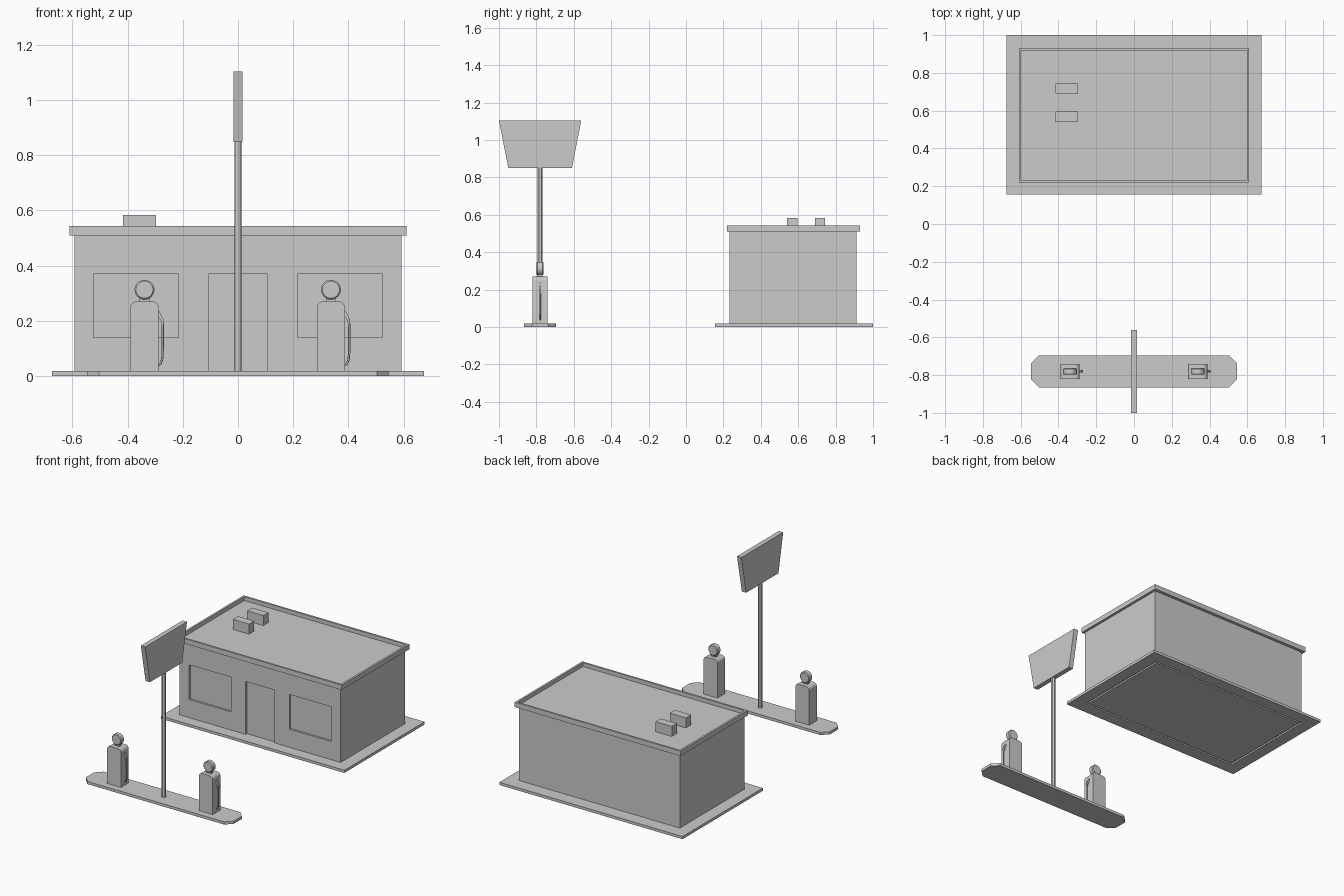
import bpy, bmesh, math
from mathutils import Vector, Matrix

if "Cube" in bpy.data.objects:
    bpy.data.objects.remove(bpy.data.objects["Cube"])

ISLAND_Y = -0.78
BASE_Z = 0.018


def finish(name, bm, smooth=False):
    bmesh.ops.recalc_face_normals(bm, faces=bm.faces)
    mesh = bpy.data.meshes.new(name)
    bm.to_mesh(mesh)
    bm.free()
    ob = bpy.data.objects.new(name, mesh)
    bpy.context.collection.objects.link(ob)
    if smooth:
        bpy.ops.object.select_all(action='DESELECT')
        bpy.context.view_layer.objects.active = ob
        ob.select_set(True)
        bpy.ops.object.shade_smooth_by_angle(angle=math.radians(30))
    return ob


def box_bm(x0, x1, y0, y1, z0, z1):
    bm = bmesh.new()
    m = Matrix.Translation(((x0 + x1) / 2, (y0 + y1) / 2, (z0 + z1) / 2))
    bmesh.ops.create_cube(bm, size=1, matrix=m @ Matrix.Diagonal((x1 - x0, y1 - y0, z1 - z0, 1)))
    return bm


def box(name, *dims):
    return finish(name, box_bm(*dims))


def inset_push(bm, face, thickness, dz):
    """Inset a face, then push the inner part along z; returns the pushed face."""
    bmesh.ops.inset_region(bm, faces=[face], thickness=thickness, use_even_offset=True)
    new = bmesh.ops.extrude_discrete_faces(bm, faces=[face])['faces'][0]
    bmesh.ops.translate(bm, verts=new.verts, vec=(0, 0, dz))
    return new


def prism(name, pts, vec, smooth=False):
    """Extrude a closed outline of 3D points along a vector."""
    bm = bmesh.new()
    face = bm.faces.new([bm.verts.new(p) for p in pts])
    ext = bmesh.ops.extrude_face_region(bm, geom=[face])['geom']
    bmesh.ops.translate(bm, verts=[v for v in ext if isinstance(v, bmesh.types.BMVert)], vec=vec)
    return finish(name, bm, smooth)


def cylinder(name, loc, r, depth, n, axis='Z', bevel=0):
    bm = bmesh.new()
    m = Matrix.Translation(loc)
    if axis == 'Y':
        m = m @ Matrix.Rotation(math.pi / 2, 4, 'X')
    bmesh.ops.create_cone(bm, cap_ends=True, segments=n, radius1=r, radius2=r, depth=depth, matrix=m)
    if bevel:
        rims = [e for f in bm.faces if len(f.verts) > 4 for e in f.edges]
        bmesh.ops.bevel(bm, geom=rims, offset=bevel, segments=1, affect='EDGES', profile=0.5)
    return finish(name, bm, True)


# Building foundation, with a shallow groove under the wall line
bm = box_bm(-0.675, 0.675, 0.155, 1.0, 0, BASE_Z)
bm.normal_update()
under = min(bm.faces, key=lambda f: f.calc_center_median().z)
groove = inset_push(bm, under, 0.083, 0.01)
inset_push(bm, groove, 0.012, -0.01)
finish("foundation", bm)

# Walls with recessed door and windows
walls = box("walls", -0.593, 0.593, 0.233, 0.911, 0.014, 0.513)
cutters = [box("opening_cutter", x0, x1, 0.1, 0.246, z0, 0.37)
           for x0, x1, z0 in ((-0.523, -0.215, 0.139), (-0.107, 0.107, BASE_Z), (0.215, 0.523, 0.139))]
for c in cutters:
    mod = walls.modifiers.new("opening", 'BOOLEAN')
    mod.object, mod.operation, mod.solver = c, 'DIFFERENCE', 'EXACT'
    bpy.ops.object.select_all(action='DESELECT')
    bpy.context.view_layer.objects.active = walls
    walls.select_set(True)
    bpy.ops.object.modifier_apply(modifier=mod.name)
    bpy.data.objects.remove(c)

# Flat roof with raised parapet
bm = box_bm(-0.61, 0.61, 0.22, 0.931, 0.51, 0.543)
bm.normal_update()
top = max(bm.faces, key=lambda f: f.calc_center_median().z)
inset_push(bm, top, 0.013, -0.026)
finish("roof", bm)

# Rooftop units
for i, y in enumerate((0.568, 0.717)):
    box(f"roof_unit_{i + 1}", -0.416, -0.297, y - 0.027, y + 0.027, 0.515, 0.584)

# Pump island with chamfered corners
hx, hy, c = 0.545, 0.085, 0.042
quad = [(hx, hy - c), (hx - c, hy)]
outline = quad + [(-x, y) for x, y in reversed(quad)]
outline += [(-x, -y) for x, y in outline]
prism("pump_island", [(x, ISLAND_Y + y, 0) for x, y in outline], (0, 0, BASE_Z))

# Sign pole and tapered sign board
cylinder("sign_pole", (0, ISLAND_Y, 0.432), 0.013, 0.85, 12)
board = [(-0.17, 0.85), (0.17, 0.85), (0.22, 1.104), (-0.22, 1.104)]
prism("sign_board", [(-0.016, ISLAND_Y + y, z) for y, z in board], (0.032, 0, 0))

# Fuel pumps
for side, px in (("left", -0.339), ("right", 0.337)):
    # body with rounded shoulders
    w, h, r = 0.051, 0.27, 0.022
    arc = [(w - r + r * math.cos(a), h - r + r * math.sin(a))
           for a in (i * math.pi / 10 for i in range(6))]
    prof = [(w, 0.01)] + arc + [(-x, z) for x, z in reversed(arc)] + [(-w, 0.01)]
    prism(f"{side}_pump_body", [(px + x, ISLAND_Y - 0.04, z) for x, z in prof], (0, 0.08, 0), True)
    # round head on a short neck
    box(f"{side}_pump_neck", px - 0.018, px + 0.018, ISLAND_Y - 0.012, ISLAND_Y + 0.012, 0.265, 0.288)
    cylinder(f"{side}_pump_head", (px, ISLAND_Y, 0.313), 0.036, 0.036, 24, 'Y', 0.005)
    # nozzle hanging on the side
    noz = [(0.05, 0.236), (0.055, 0.232), (0.069, 0.205), (0.069, 0.18), (0.062, 0.18), (0.06, 0.2), (0.05, 0.215)]
    prism(f"{side}_nozzle", [(px + x, ISLAND_Y - 0.006, z) for x, z in noz], (0, 0.012, 0))
    # hose
    cu = bpy.data.curves.new(f"{side}_hose", 'CURVE')
    cu.dimensions, cu.bevel_depth, cu.bevel_resolution = '3D', 0.004, 1
    cu.use_fill_caps = True
    path = [(0.066, 0.19), (0.066, 0.085), (0.064, 0.06), (0.058, 0.045), (0.048, 0.038)]
    sp = cu.splines.new('POLY')
    sp.points.add(len(path) - 1)
    for p, (x, z) in zip(sp.points, path):
        p.co = (px + x, ISLAND_Y, z, 1)
    bpy.context.collection.objects.link(bpy.data.objects.new(f"{side}_hose", cu))
